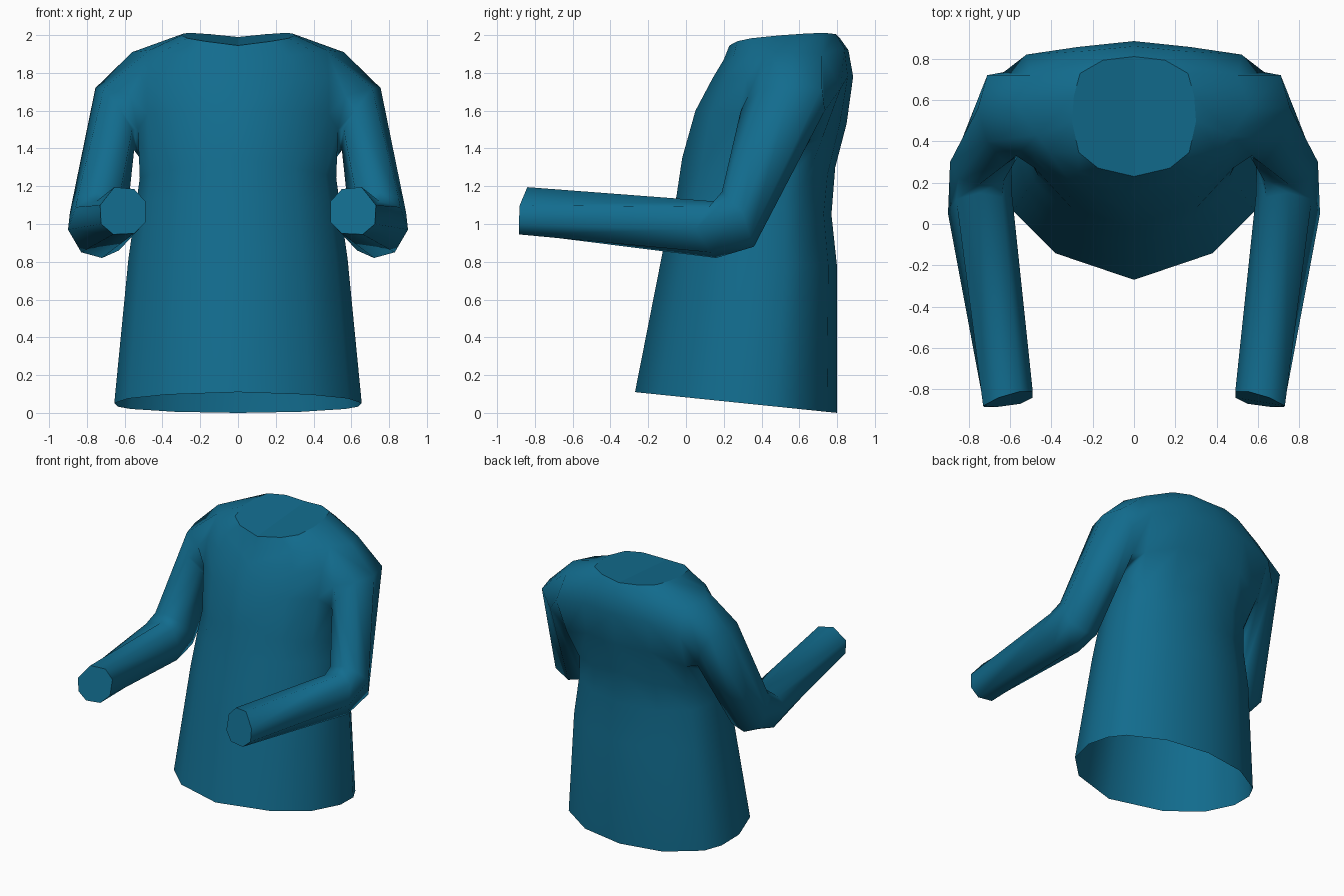
import bpy, bmesh

# Half cross-section (front centre -> side -> back centre), as fractions
XF = [0, .58, .89, 1, .97, .87, .50, 0]
Y_BODY = [0, .12, .31, .53, .70, .81, .95, 1]
Y_NECK = [0, .07, .20, .46, .67, .86, .97, 1]

# Body rings: half width, front y, back y, front z, back z, side lift, neck blend
ROWS = [
    (.655, -.27, .80, .11, .00, 0, 0),
    (.580, -.12, .80, .87, .77, 0, 0),
    (.540, -.05, .77, 1.15, 1.05, 0, 0),
    (.520, -.02, .79, 1.35, 1.30, -.08, 0),
    (.540, .05, .85, 1.60, 1.53, 0, .3),
    (.540, .14, .885, 1.77, 1.78, 0, .6),
    (.460, .20, .86, 1.87, 1.92, .03, .8),
    (.300, .23, .81, 1.945, 1.99, .033, 1),
]

# Sleeve opening: grid positions (row, column), then sleeve rings down to cuff
HOLE = [(6, 3), (6, 4), (6, 5), (5, 5), (4, 5), (4, 4), (4, 3), (5, 3)]
HOLE_CO = [(.47, .43, 1.92), (.56, .56, 1.91), (.50, .72, 1.90), (.52, .82, 1.72),
           (.50, .72, 1.45), (.52, .52, 1.35), (.53, .36, 1.50), (.57, .33, 1.68)]
SLEEVE = [
    [(.71, .40, 1.72), (.755, .56, 1.72), (.71, .72, 1.72), (.63, .735, 1.60),
     (.56, .66, 1.45), (.55, .50, 1.39), (.56, .33, 1.50), (.62, .29, 1.60)],
    [(.85, .22, 1.14), (.89, .30, 1.06), (.86, .34, .93), (.74, .36, .88),
     (.63, .35, .91), (.59, .30, 1.02), (.63, .21, 1.13), (.75, .19, 1.17)],
    [(.86, .12, 1.09), (.90, .05, .97), (.83, .13, .85), (.72, .16, .82),
     (.63, .16, .86), (.59, .14, .97), (.64, .13, 1.10), (.75, .15, 1.12)],
    [(.73, -.88, 1.10), (.725, -.885, 1.0), (.66, -.885, .945), (.55, -.87, .95),
     (.49, -.84, 1.01), (.49, -.81, 1.12), (.55, -.81, 1.185), (.655, -.84, 1.195)],
]

bm = bmesh.new()

# Body half
fixed = dict(zip(HOLE, HOLE_CO))
grid = []
for r, (hw, yf, yb, zf, zb, lift, t) in enumerate(ROWS):
    ring = []
    for c in range(8):
        if (r, c) == (5, 4):          # centre of the sleeve opening
            ring.append(None)
            continue
        f = Y_BODY[c] * (1 - t) + Y_NECK[c] * t
        co = (XF[c] * hw, yf + (yb - yf) * f, zf + (zb - zf) * f + lift * XF[c])
        ring.append(bm.verts.new(fixed.get((r, c), co)))
    grid.append(ring)
for lo, hi in zip(grid, grid[1:]):
    for c in range(7):
        quad = [lo[c], lo[c + 1], hi[c + 1], hi[c]]
        if None not in quad:
            bm.faces.new(quad)

# Sleeve, grown out of the opening
prev = [grid[r][c] for r, c in HOLE]
for pts in SLEEVE:
    ring = [bm.verts.new(p) for p in pts]
    for k in range(8):
        n = (k + 1) % 8
        bm.faces.new([prev[k], ring[k], ring[n], prev[n]])
    prev = ring

for f in bm.faces:
    f.smooth = True

# Flat closures at cuff and neck with sharp borders; the hem stays open
for loop in (prev[::-1], grid[-1]):
    cap = bm.faces.new(loop)
    cap.smooth = False
    for e in cap.edges:
        e.smooth = False

mesh = bpy.data.meshes.new("shirt")
bm.to_mesh(mesh)
bm.free()
shirt = bpy.data.objects.new("shirt", mesh)
bpy.context.collection.objects.link(shirt)

# Left half
mirror = shirt.modifiers.new("mirror", 'MIRROR')
mirror.use_clip = True
mirror.merge_threshold = .001

# Blue cloth
mat = bpy.data.materials.new("blue_cloth")
mat.diffuse_color = (.006, .15, .27, 1)
mesh.materials.append(mat)
